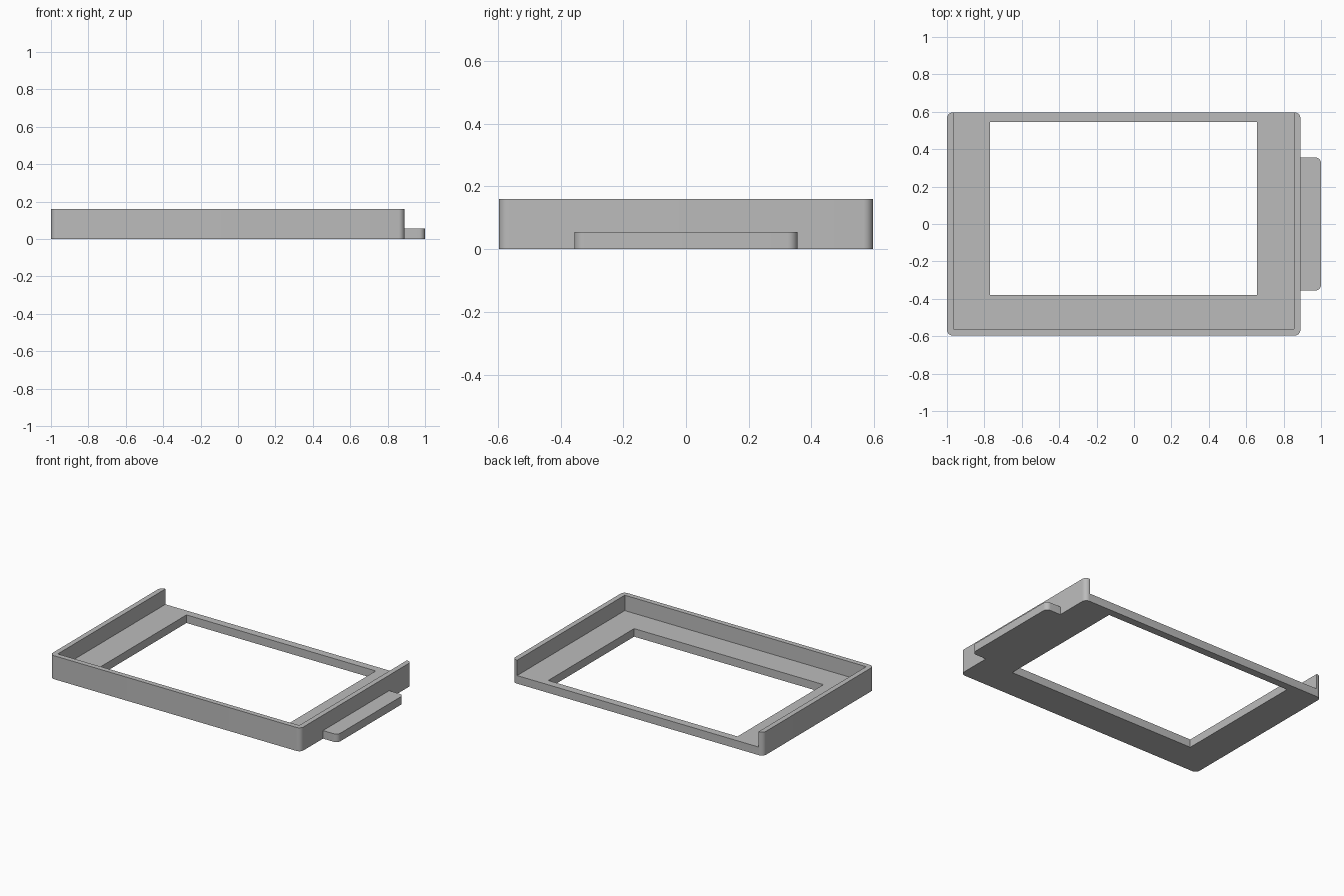
import bpy, bmesh, math

cube = bpy.data.objects.get("Cube")
if cube:
    bpy.data.objects.remove(cube, do_unlink=True)

FLOOR = 0.055     # floor and tab thickness
HEIGHT = 0.16     # wall height
BODY_X = 0.89     # right end of the tray
HALF_Y = 0.597
RADIUS = 0.032

gray = bpy.data.materials.new("light gray")
gray.use_nodes = True
color = (0.5, 0.5, 0.5, 1)
gray.diffuse_color = color
gray.node_tree.nodes["Principled BSDF"].inputs["Base Color"].default_value = color


def block(name, x, y, z, round_edge=None):
    """Box between (min, max) pairs; vertical edges passing round_edge are rounded."""
    bm = bmesh.new()
    bmesh.ops.create_cube(bm, size=1)
    for v in bm.verts:
        v.co = [lo if c < 0 else hi for c, (lo, hi) in zip(v.co, (x, y, z))]
    if round_edge:
        edges = [e for e in bm.edges
                 if abs(e.verts[0].co.z - e.verts[1].co.z) > 0.01
                 and round_edge(e.verts[0].co)]
        bmesh.ops.bevel(bm, geom=edges, offset=RADIUS, segments=8,
                        profile=0.5, affect='EDGES')
    mesh = bpy.data.meshes.new(name)
    bm.to_mesh(mesh)
    bm.free()
    mesh.materials.append(gray)
    obj = bpy.data.objects.new(name, mesh)
    bpy.context.collection.objects.link(obj)
    return obj


def select_only(obj):
    bpy.ops.object.select_all(action='DESELECT')
    obj.select_set(True)
    bpy.context.view_layer.objects.active = obj


def cut(target, cutter):
    cutter.hide_render = True
    mod = target.modifiers.new("cut", 'BOOLEAN')
    mod.operation = 'DIFFERENCE'
    mod.solver = 'EXACT'
    mod.object = cutter
    select_only(target)
    bpy.ops.object.modifier_apply(modifier=mod.name)
    bpy.data.objects.remove(cutter, do_unlink=True)


# Tray: rounded block, hollowed by a pocket open at the back, then a window
tray = block("tray_frame", (-1, BODY_X), (-HALF_Y, HALF_Y), (0, HEIGHT), lambda co: True)
cut(tray, block("pocket_cutter", (-0.965, 0.855), (-0.562, 0.8), (FLOOR, 0.4)))
cut(tray, block("window_cutter", (-0.77, 0.657), (-0.38, 0.545), (-0.2, 0.4)))

# Side tab with rounded outer corners
tab = block("side_tab", (BODY_X, 1), (-0.356, 0.356), (0, FLOOR),
            lambda co: co.x > 0.95)

for obj in (tray, tab):
    select_only(obj)
    bpy.ops.object.shade_smooth_by_angle(angle=math.radians(30))
